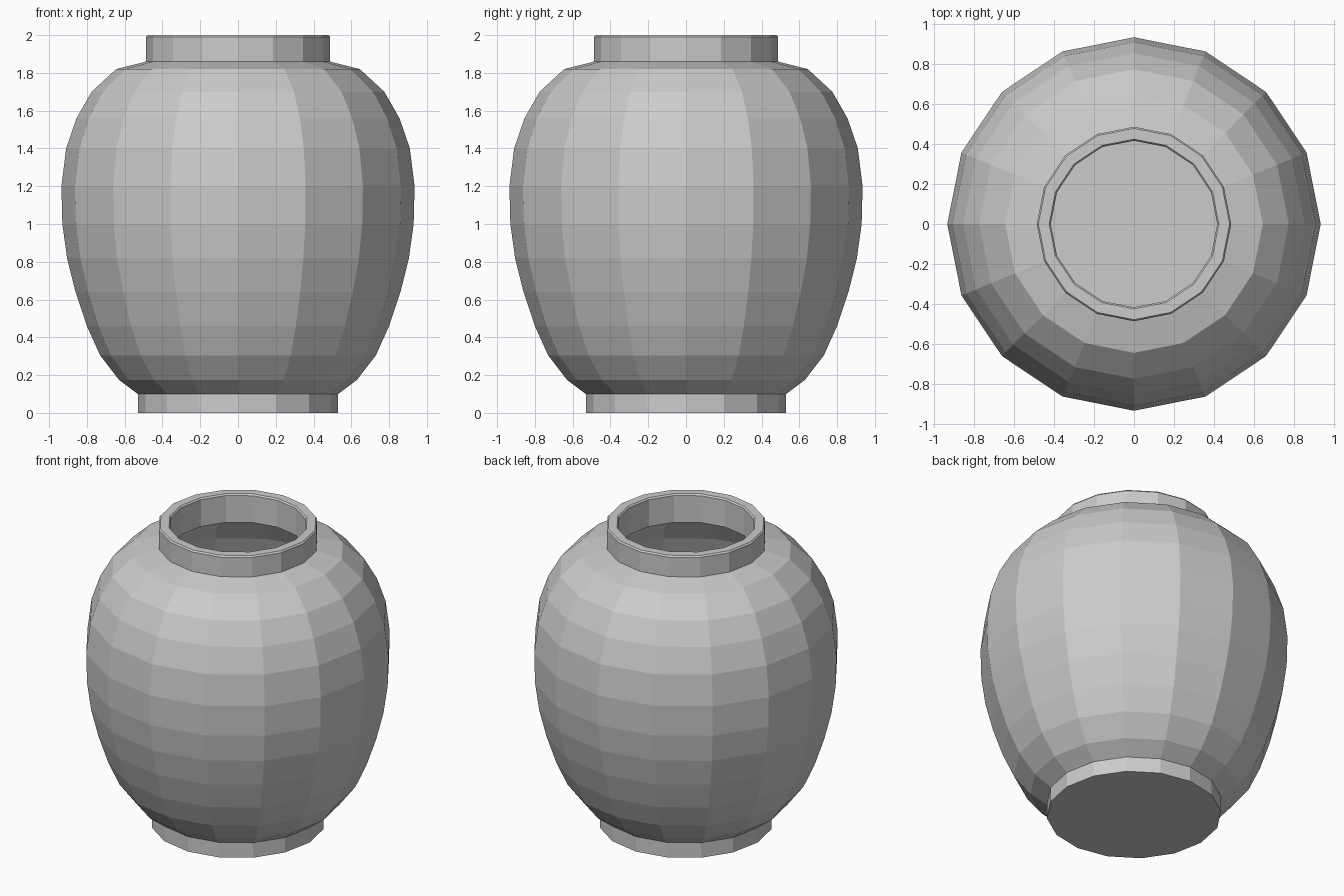
import bpy, bmesh
from math import cos, sin, pi
from mathutils import Vector

if "Cube" in bpy.data.objects:
    bpy.data.objects.remove(bpy.data.objects["Cube"])

SIDES = 16
WALL = 0.07

# Outer silhouette (radius, height): foot, belly, shoulder, neck
outer = [(0.53, 0), (0.53, 0.1), (0.63, 0.175), (0.73, 0.305), (0.80, 0.46),
         (0.86, 0.64), (0.905, 0.82), (0.93, 1.0), (0.935, 1.2), (0.91, 1.4),
         (0.855, 1.56), (0.775, 1.70), (0.645, 1.82), (0.487, 1.86)]


def inset(points, d):
    """Offset the middle points of a profile inward by d."""
    result = []
    for a, b, c in zip(points, points[1:], points[2:]):
        t = (Vector(c) - Vector(a)).normalized()
        result.append((b[0] - t.y * d, b[1] + t.x * d))
    return result


# Bevelled lip, then the hollow inside down to the floor
lip = [(0.487, 1.99), (0.479, 2.0), (0.425, 2.0), (0.417, 1.99), (0.417, 1.81)]
cavity = inset(outer[1:], WALL)[::-1] + [(0.47, WALL)]
profile = outer + lip + cavity

# Lathe the profile into a closed low-poly vessel
bm = bmesh.new()
rings = [[bm.verts.new((r * cos(2 * pi * i / SIDES), r * sin(2 * pi * i / SIDES), z))
          for i in range(SIDES)] for r, z in profile]
for lo, hi in zip(rings, rings[1:]):
    for i in range(SIDES):
        j = (i + 1) % SIDES
        bm.faces.new((lo[i], lo[j], hi[j], hi[i]))
bm.faces.new(rings[0][::-1])
bm.faces.new(rings[-1])
bmesh.ops.recalc_face_normals(bm, faces=bm.faces)

mesh = bpy.data.meshes.new("pot")
bm.to_mesh(mesh)
bm.free()
bpy.context.collection.objects.link(bpy.data.objects.new("pot", mesh))
